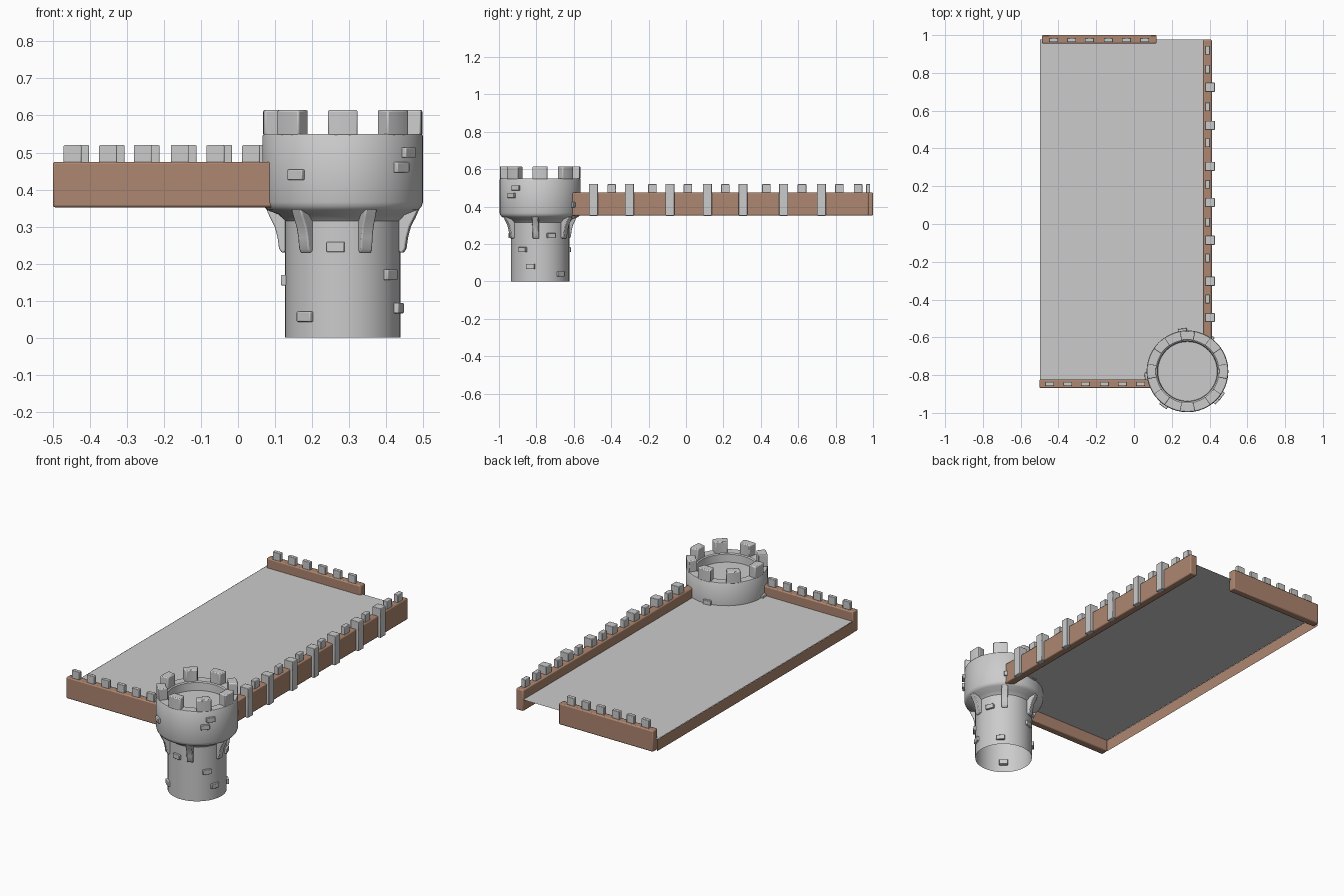
import bpy, bmesh
from math import sin, cos, radians, pi
from mathutils import Matrix, Vector

if "Cube" in bpy.data.objects:
    bpy.data.objects.remove(bpy.data.objects["Cube"])

CX, CY = 0.283, -0.78          # tower axis

brown = bpy.data.materials.new("brown_brick")
brown.diffuse_color = (0.42, 0.24, 0.16, 1)
brown.use_nodes = True
brown.node_tree.nodes["Principled BSDF"].inputs["Base Color"].default_value = brown.diffuse_color


def finish(bm, name, mat=None, bevel=0, smooth=True):
    bmesh.ops.recalc_face_normals(bm, faces=bm.faces)
    me = bpy.data.meshes.new(name)
    bm.to_mesh(me)
    bm.free()
    ob = bpy.data.objects.new(name, me)
    bpy.context.collection.objects.link(ob)
    if mat:
        me.materials.append(mat)
    if bevel:
        m = ob.modifiers.new("bevel", 'BEVEL')
        m.width, m.segments, m.limit_method = bevel, 2, 'ANGLE'
    if smooth:
        bpy.ops.object.select_all(action='DESELECT')
        ob.select_set(True)
        bpy.context.view_layer.objects.active = ob
        bpy.ops.object.shade_smooth_by_angle(angle=radians(35))
    return ob


def add_box(bm, lo, hi, mat=Matrix()):
    lo, hi = Vector(lo), Vector(hi)
    m = mat @ Matrix.Translation((lo + hi) / 2) @ Matrix.Diagonal((*(hi - lo), 1))
    bmesh.ops.create_cube(bm, size=1, matrix=m)


def around(phi):
    """Frame on the tower axis; local +x points outward, phi measured from the front."""
    return Matrix.Translation((CX, CY, 0)) @ Matrix.Rotation(radians(phi - 90), 4, 'Z')


def extrude_outline(bm, pts, offset):
    face = bm.faces.new([bm.verts.new(p) for p in pts])
    out = bmesh.ops.extrude_face_region(bm, geom=[face])
    bmesh.ops.translate(bm, vec=offset,
                        verts=[v for v in out['geom'] if isinstance(v, bmesh.types.BMVert)])


# tower body: revolved profile, open underneath
bm = bmesh.new()
profile = [(0.156, 0), (0.156, 0.315), (0.172, 0.332), (0.205, 0.345), (0.213, 0.355),
           (0.2165, 0.366), (0.2165, 0.545), (0.213, 0.55), (0.167, 0.55), (0.16, 0.545),
           (0.157, 0.50), (0, 0.50)]
vs = [bm.verts.new((CX + r, CY, z)) for r, z in profile]
edges = [bm.edges.new(p) for p in zip(vs, vs[1:])]
bmesh.ops.spin(bm, geom=vs + edges, cent=(CX, CY, 0), axis=(0, 0, 1),
               angle=2 * pi, steps=48, use_duplicate=False)
bmesh.ops.remove_doubles(bm, verts=bm.verts, dist=1e-4)
finish(bm, "tower_body")

# tower merlons: eight curved blocks
bm = bmesh.new()
for k in range(8):
    arc = [radians(45 * k + a) for a in (-11, -5.5, 0, 5.5, 11)]
    pts = [(CX + 0.215 * cos(a), CY + 0.215 * sin(a), 0.545) for a in arc]
    pts += [(CX + 0.166 * cos(a), CY + 0.166 * sin(a), 0.545) for a in reversed(arc)]
    extrude_outline(bm, pts, (0, 0, 0.07))
finish(bm, "tower_merlons", bevel=0.005)

# six curved brackets under the flare
bm = bmesh.new()
side = [(0.15, 0.235), (0.163, 0.228), (0.172, 0.24), (0.176, 0.27), (0.184, 0.30),
        (0.197, 0.325), (0.207, 0.348), (0.15, 0.348)]
for k in range(6):
    m = around(22 + 60 * k)
    extrude_outline(bm, [m @ Vector((r, -0.017, z)) for r, z in side],
                    m.to_3x3() @ Vector((0, 0.034, 0)))
finish(bm, "tower_brackets", bevel=0.004)

# raised bricks scattered on the tower: (angle, height)
bm = bmesh.new()
upper = [(-35, 0.44), (54, 0.50), (46, 0.46), (147, 0.41), (187, 0.43), (-82, 0.42)]
lower = [(-7, 0.245), (54, 0.17), (-40, 0.057), (71, 0.08), (-90, 0.155), (112, 0.245),
         (134, 0.04), (200, 0.17), (-130, 0.08), (-150, 0.25)]
for r, bricks in ((0.216, upper), (0.155, lower)):
    for phi, z in bricks:
        add_box(bm, (r - 0.02, -0.024, z - 0.014), (r + 0.012, 0.024, z + 0.014), around(phi))
finish(bm, "tower_bricks", bevel=0.003)

# three parapet walls
Z0, Z1, Z2 = 0.352, 0.475, 0.52
for name, lo, hi in (("front_wall", (-0.5, -0.868), (0.1, -0.823)),
                     ("back_wall", (-0.487, 0.956), (0.12, 1.0)),
                     ("right_wall", (0.366, -0.62), (0.412, 0.976))):
    bm = bmesh.new()
    add_box(bm, (*lo, Z0), (*hi, Z1))
    finish(bm, name, brown, bevel=0.006)

# merlons of the front and back walls
steps = (0, 0.096, 0.19, 0.29, 0.386, 0.482)
for name, x0, y in (("front_merlons", -0.447, -0.847), ("back_merlons", -0.426, 0.974)):
    bm = bmesh.new()
    for s in steps:
        add_box(bm, (x0 + s - 0.024, y - 0.011, Z1 - 0.01), (x0 + s + 0.024, y + 0.011, Z2))
    finish(bm, name, bevel=0.003)

# right wall: alternating merlons and pilasters
bm = bmesh.new()
for y in (0.92, 0.82, 0.62, 0.43, 0.21, 0.01, -0.18, -0.397):
    add_box(bm, (0.376, y - 0.023, Z1 - 0.01), (0.402, y + 0.023, Z2))
finish(bm, "right_merlons", bevel=0.003)
bm = bmesh.new()
for y in (0.724, 0.522, 0.305, 0.114, -0.086, -0.303, -0.495):
    add_box(bm, (0.376, y - 0.024, Z1 - 0.01), (0.428, y + 0.024, Z2 + 0.002))
    add_box(bm, (0.400, y - 0.024, Z0 - 0.001), (0.428, y + 0.024, Z2 - 0.01))
finish(bm, "right_pilasters", bevel=0.003)

# walkway floor sheet
ZF = 0.42
bm = bmesh.new()
vs = [bm.verts.new(p) for p in ((-0.497, -0.84, ZF), (0.385, -0.84, ZF),
                                (0.385, 0.976, ZF), (-0.497, 0.976, ZF))]
bm.faces.new(vs)
finish(bm, "floor", smooth=False)

# thin skirt along the open left edge
bm = bmesh.new()
vs = [bm.verts.new(p) for p in ((-0.498, -0.825, Z0), (-0.498, 0.976, Z0),
                                (-0.498, 0.976, ZF), (-0.498, -0.825, ZF))]
bm.faces.new(vs)
finish(bm, "left_skirt", brown, smooth=False)
